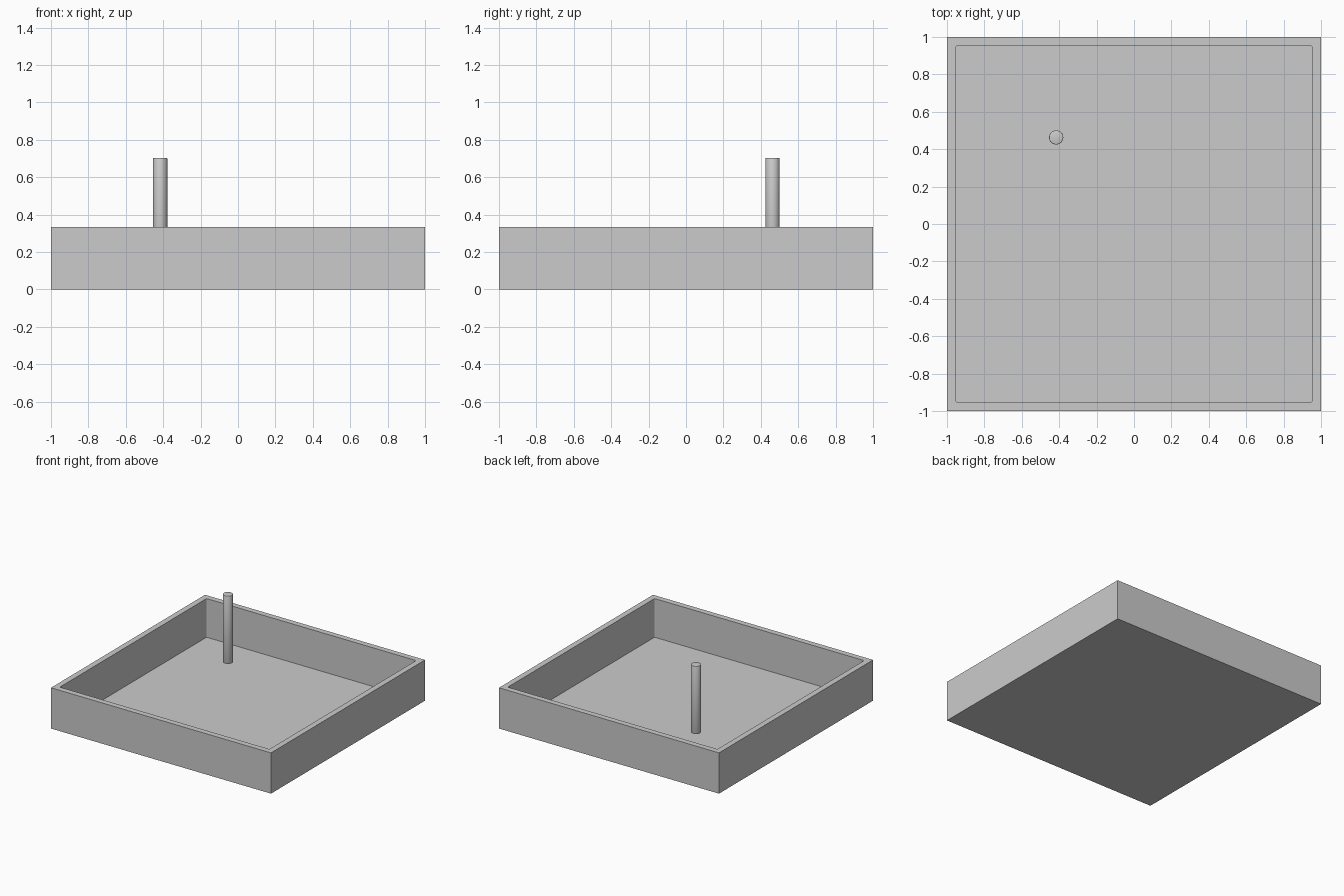
import bpy, bmesh

if "Cube" in bpy.data.objects:
    bpy.data.objects.remove(bpy.data.objects["Cube"])

HEIGHT, WALL, FLOOR = 0.335, 0.067, 0.017


def finish(bm, name, location=(0, 0, 0)):
    mesh = bpy.data.meshes.new(name)
    bm.to_mesh(mesh)
    bm.free()
    ob = bpy.data.objects.new(name, mesh)
    ob.location = location
    bpy.context.collection.objects.link(ob)
    return ob


# Tray: square block with a pocket sunk into the top
bm = bmesh.new()
bmesh.ops.create_cube(bm, size=2)
for v in bm.verts:
    v.co.z = HEIGHT if v.co.z > 0 else 0
top = next(f for f in bm.faces if f.normal.z > 0.9)
bmesh.ops.inset_region(bm, faces=[top], thickness=WALL)
bmesh.ops.inset_region(bm, faces=[top], thickness=0)
for v in top.verts:
    v.co.z = FLOOR
# Slightly rounded vertical corners inside the pocket
corners = [e for v in top.verts for e in v.link_edges
           if abs(e.verts[0].co.z - e.verts[1].co.z) > 0.2]
bmesh.ops.bevel(bm, geom=corners, offset=0.008, segments=3, profile=0.5,
                affect='EDGES')
bmesh.ops.recalc_face_normals(bm, faces=bm.faces)
finish(bm, "tray")

# Post: slim round rod hanging above the tray floor
BOTTOM, TOP, RADIUS = 0.145, 0.703, 0.038
bm = bmesh.new()
bmesh.ops.create_cone(bm, cap_ends=True, segments=32, radius1=RADIUS,
                      radius2=RADIUS, depth=TOP - BOTTOM)
rims = [e for e in bm.edges if abs(e.verts[0].co.z - e.verts[1].co.z) < 1e-5]
bmesh.ops.bevel(bm, geom=rims, offset=0.003, segments=2, profile=0.5,
                affect='EDGES')
post = finish(bm, "post", (-0.416, 0.463, (TOP + BOTTOM) / 2))
bpy.context.view_layer.objects.active = post
post.select_set(True)
bpy.ops.object.shade_smooth_by_angle()
